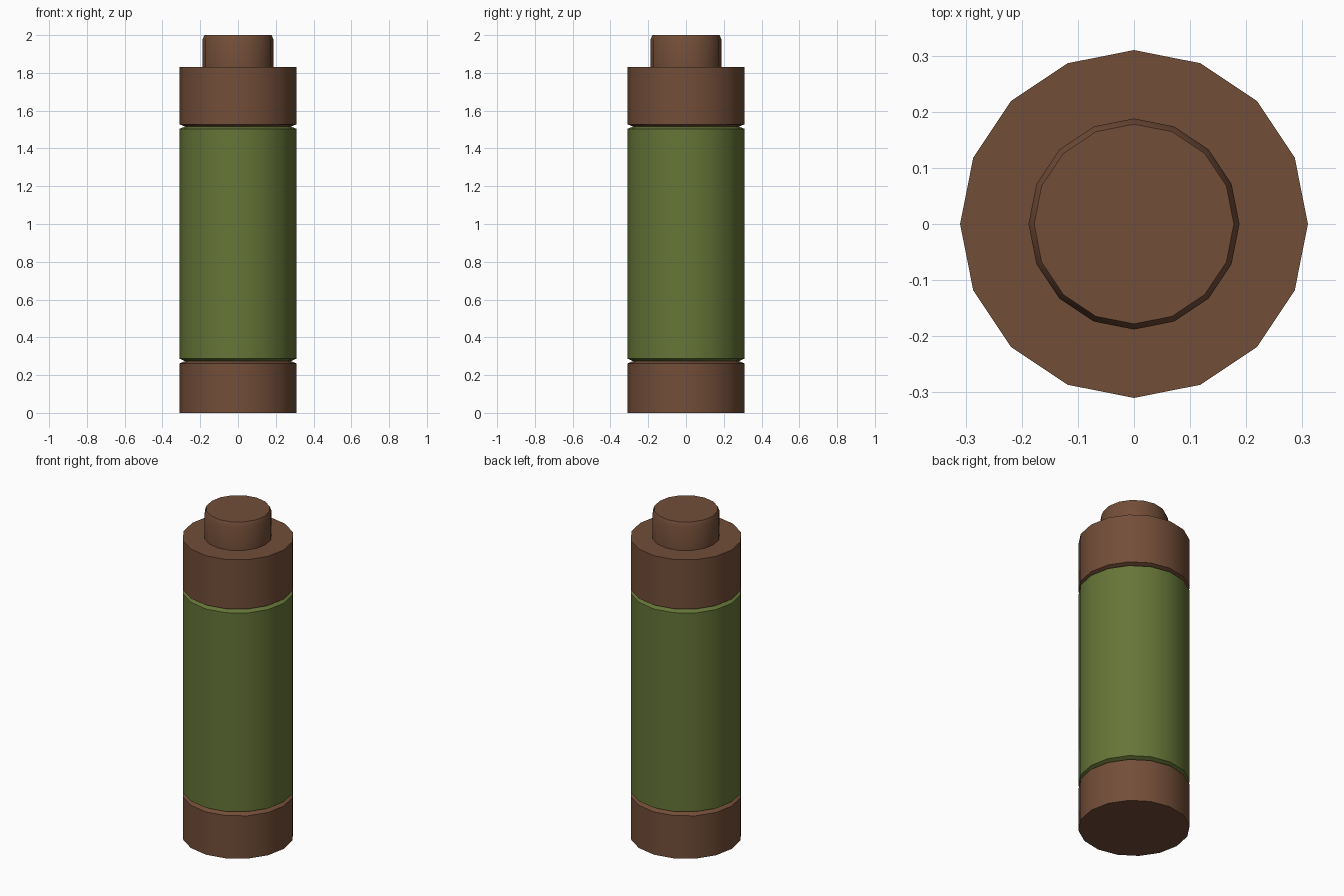
import bpy, bmesh, math

if "Cube" in bpy.data.objects:
    bpy.data.objects.remove(bpy.data.objects["Cube"])

SIDES = 16
R, GROOVE = 0.31, 0.28   # outer radius, radius at the bottom of each V groove


def material(name, rgb):
    m = bpy.data.materials.new(name)
    m.diffuse_color = (*rgb, 1)
    m.use_nodes = True
    m.node_tree.nodes["Principled BSDF"].inputs["Base Color"].default_value = m.diffuse_color
    return m


brown = material("brown", (0.171, 0.076, 0.040))
green = material("olive green", (0.133, 0.178, 0.038))


def lathe(name, profile, mat, cap_bottom=False, cap_top=False):
    """Revolve (radius, z) points around z, optionally closing the ends."""
    bm = bmesh.new()
    angles = [2 * math.pi * i / SIDES for i in range(SIDES)]
    rings = [[bm.verts.new((r * math.cos(a), r * math.sin(a), z)) for a in angles]
             for r, z in profile]
    for lo, hi in zip(rings, rings[1:]):
        for i in range(SIDES):
            j = (i + 1) % SIDES
            bm.faces.new((lo[i], lo[j], hi[j], hi[i]))
    if cap_bottom:
        bm.faces.new(rings[0][::-1])
    if cap_top:
        bm.faces.new(rings[-1])
    mesh = bpy.data.meshes.new(name)
    bm.to_mesh(mesh)
    bm.free()
    mesh.materials.append(mat)
    ob = bpy.data.objects.new(name, mesh)
    bpy.context.collection.objects.link(ob)
    bpy.ops.object.select_all(action='DESELECT')
    ob.select_set(True)
    bpy.context.view_layer.objects.active = ob
    bpy.ops.object.shade_smooth_by_angle(angle=math.radians(30))
    return ob


# Base, up to the middle of the lower groove
lathe("base", [(R, 0), (R, 0.262), (GROOVE, 0.274)], brown, cap_bottom=True)

# Green body between the two grooves
lathe("body", [(GROOVE, 0.274), (R, 0.287), (R, 1.504), (GROOVE, 1.516)], green)

# Collar with its shoulder, and the narrower bevelled cap on top
lathe("collar_and_cap", [(GROOVE, 1.516), (R, 1.528), (R, 1.83), (0.188, 1.83),
                         (0.188, 1.976), (0.178, 2.0)], brown, cap_top=True)
